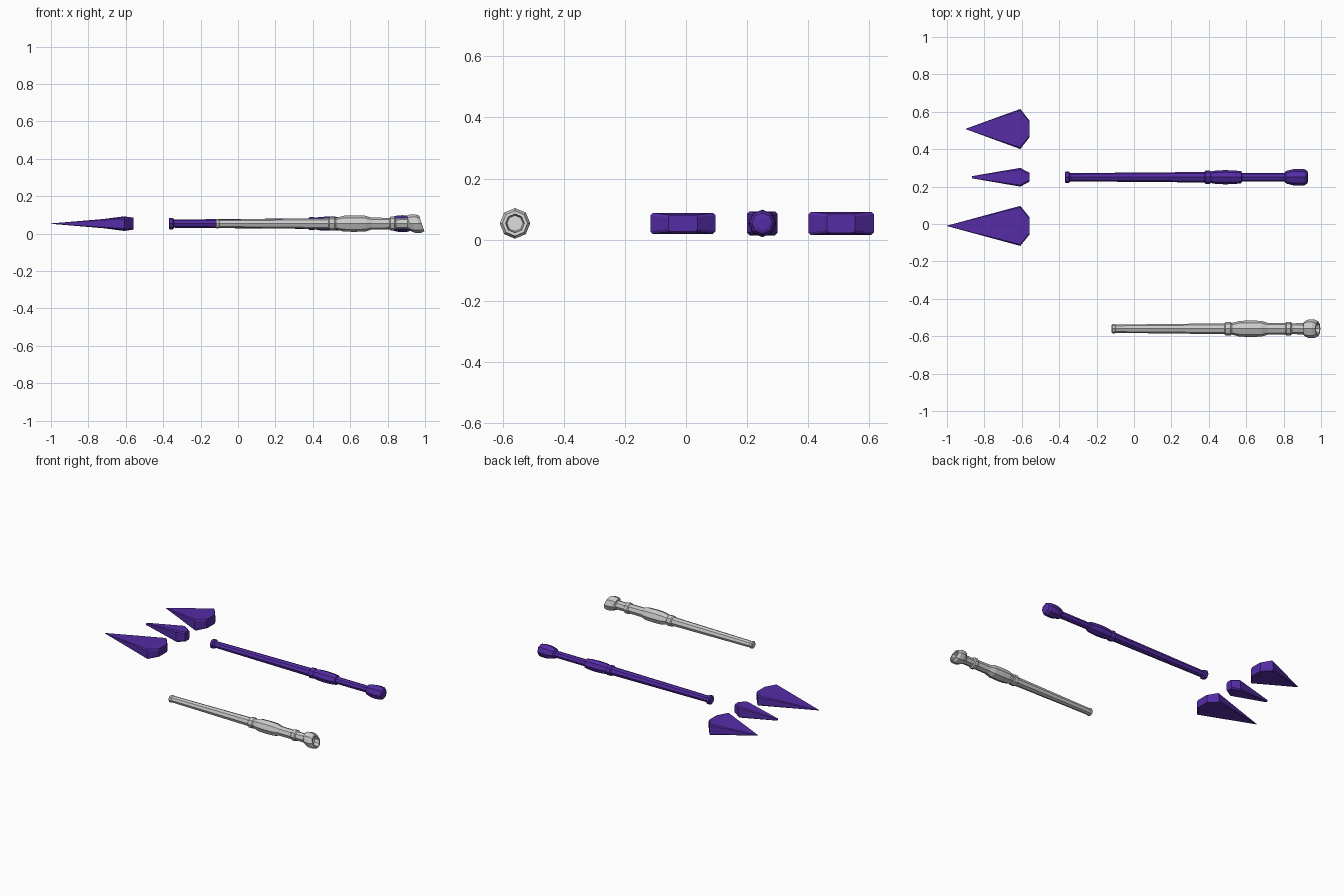
import bpy, bmesh
from math import cos, sin, tau

if "Cube" in bpy.data.objects:
    bpy.data.objects.remove(bpy.data.objects["Cube"])

CZ = 0.053
violet = bpy.data.materials.new("violet")
violet.diffuse_color = (0.09, 0.025, 0.38, 1)
violet.use_nodes = True
violet.node_tree.nodes["Principled BSDF"].inputs["Base Color"].default_value = violet.diffuse_color


def skin(name, rings, mat=None):
    """Bridge equal-length rings of points and close both ends."""
    bm = bmesh.new()
    vr = [[bm.verts.new(p) for p in ring] for ring in rings]
    n = len(rings[0])
    for a, b in zip(vr, vr[1:]):
        for i in range(n):
            j = (i + 1) % n
            bm.faces.new((a[i], a[j], b[j], b[i]))
    bm.faces.new(vr[0])
    bm.faces.new(vr[-1])
    bmesh.ops.recalc_face_normals(bm, faces=bm.faces)
    me = bpy.data.meshes.new(name)
    bm.to_mesh(me)
    bm.free()
    ob = bpy.data.objects.new(name, me)
    bpy.context.collection.objects.link(ob)
    if mat:
        me.materials.append(mat)
    return ob


def turned_rod(name, y, profile, mat=None):
    """Eight-sided rod along x; profile rows are x, radius, optional slant."""
    rings = []
    for x, r, *s in profile:
        slant = s[0] if s else 0
        rings.append([(x - slant * r * sin(tau * k / 8), y + r * cos(tau * k / 8),
                       CZ + r * sin(tau * k / 8)) for k in range(8)])
    return skin(name, rings, mat)


def spike(name, y, tip_x, half_w, back_w, half_h, tip=0.001):
    """Flat pointed shard with chamfered edges and a tapered back."""
    rings = []
    for x, w, h, c in ((tip_x, tip, tip, 0.2 * tip), (-0.608, half_w, half_h, 0.008),
                       (-0.56, back_w, half_h - 0.007, 0.008)):
        rings.append([(x, y + a, CZ + b) for a, b in (
            (w, -h + c), (w, h - c), (w - c, h), (-w + c, h),
            (-w, h - c), (-w, -h + c), (-w + c, -h), (w - c, -h))])
    return skin(name, rings, violet)


# Grey rod with slanted hollow head
turned_rod("grey_rod", -0.56, [
    (-0.12, 0.020), (-0.115, 0.025), (-0.104, 0.025), (-0.10, 0.022),
    (0.484, 0.029), (0.490, 0.036), (0.517, 0.036), (0.523, 0.031),
    (0.564, 0.042), (0.620, 0.044), (0.682, 0.042), (0.714, 0.032),
    (0.810, 0.031), (0.816, 0.037), (0.838, 0.037), (0.844, 0.029),
    (0.905, 0.030), (0.916, 0.042, 0.3), (0.935, 0.050, 0.3),
    (0.965, 0.050, 0.3), (0.983, 0.041, 0.33), (0.983, 0.031, 0.33),
    (0.952, 0.026, 0.33)])

# Violet rod with rounded head
turned_rod("violet_rod", 0.25, [
    (-0.37, 0.026), (-0.366, 0.031), (-0.348, 0.031), (-0.342, 0.022),
    (0.376, 0.028), (0.382, 0.035), (0.405, 0.035), (0.411, 0.031),
    (0.44, 0.036), (0.49, 0.038), (0.54, 0.036), (0.574, 0.032),
    (0.577, 0.023), (0.805, 0.023), (0.812, 0.033), (0.850, 0.043),
    (0.880, 0.045), (0.912, 0.043), (0.926, 0.034), (0.93, 0.022)], violet)

# Three shards
spike("front_spike", -0.01, -1.0, 0.107, 0.048, 0.034)
spike("small_spike", 0.25, -0.865, 0.050, 0.024, 0.039, 0.006)
spike("back_spike", 0.508, -0.90, 0.107, 0.046, 0.038)
